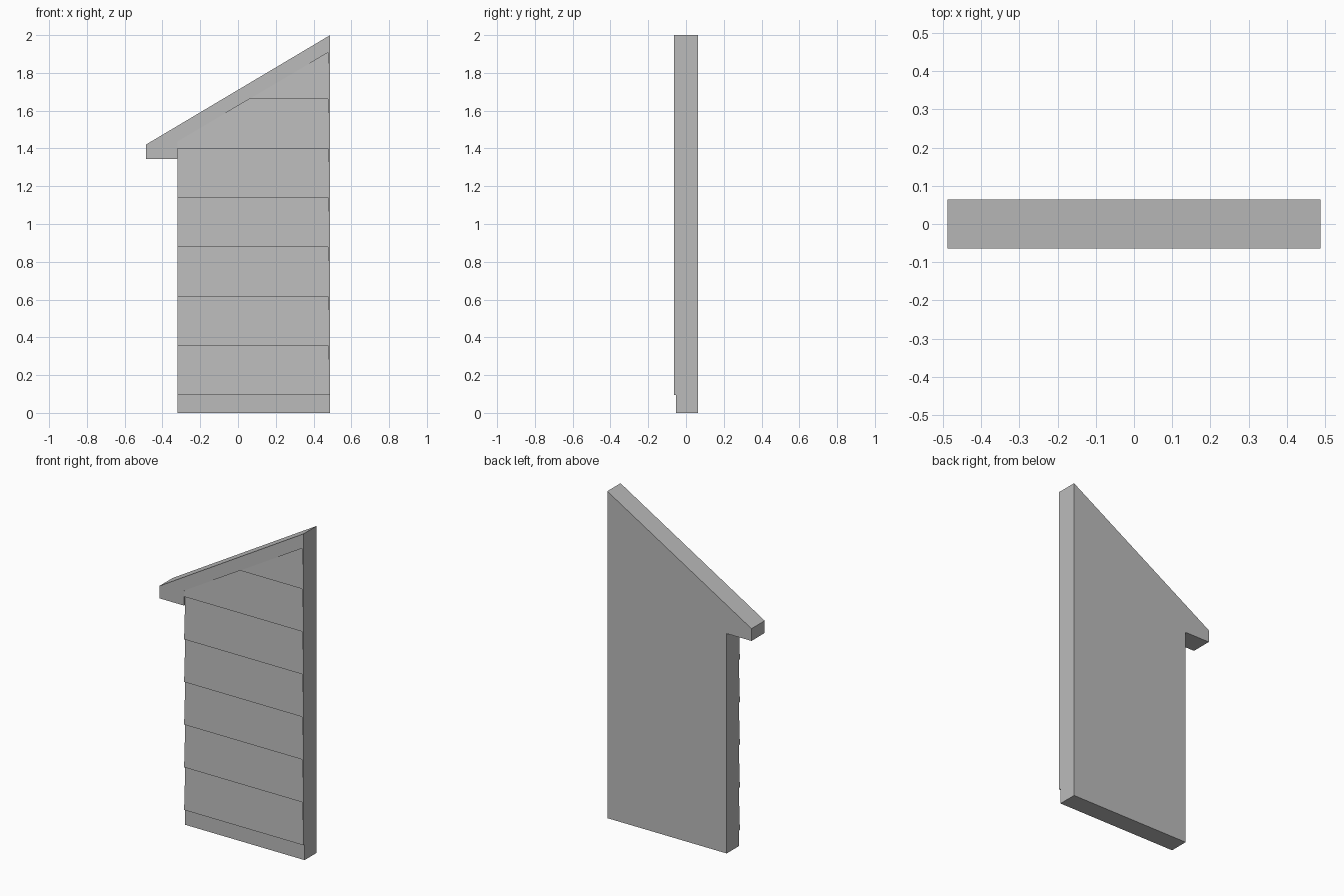
import bpy
import bmesh
from mathutils import Vector

cube = bpy.data.objects.get("Cube")
if cube:
    bpy.data.objects.remove(cube, do_unlink=True)

FRONT, BACK, RECESS = -0.064, 0.064, -0.053
LEFT, RIGHT, TRIM = -0.32, 0.488, 0.477
BASE, STEP, COURSES = 0.095, 0.261, 7
EAVE, RAKE_LOW, RAKE_HIGH = 1.345, 1.437, 1.908

grey = bpy.data.materials.new("Plain grey")
grey.use_nodes = True
colour = (0.5, 0.5, 0.5, 1)
grey.diffuse_color = colour
grey.node_tree.nodes["Principled BSDF"].inputs["Base Color"].default_value = colour


def finish(name, bm):
    bmesh.ops.recalc_face_normals(bm, faces=bm.faces)
    mesh = bpy.data.meshes.new(name)
    bm.to_mesh(mesh)
    bm.free()
    mesh.materials.append(grey)
    obj = bpy.data.objects.new(name, mesh)
    bpy.context.collection.objects.link(obj)
    return obj


def prism(points, offset):
    """Close a flat outline and extrude it along offset."""
    bm = bmesh.new()
    face = bm.faces.new([bm.verts.new(p) for p in points])
    new = bmesh.ops.extrude_face_region(bm, geom=[face])["geom"]
    bmesh.ops.translate(bm, vec=offset,
                        verts=[v for v in new if isinstance(v, bmesh.types.BMVert)])
    return bm


def upright(outline, y0, y1):
    return prism([(x, y0, z) for x, z in outline], (0, y1 - y0, 0))


# Wall panel with its overhanging eave
wall = finish("wall_panel", upright(
    [(LEFT, 0), (RIGHT, 0), (RIGHT, 2), (-0.488, 1.42), (-0.488, EAVE), (LEFT, EAVE)],
    FRONT, BACK))

# Recess that leaves the sloping rake trim and the corner trim standing proud
cutter = finish("recess_cutter", upright(
    [(-0.6, -0.1), (0.6, -0.1), (0.6, BASE), (TRIM, BASE), (TRIM, RAKE_HIGH),
     (LEFT, RAKE_LOW), (LEFT, EAVE), (-0.6, 1.2)], -0.2, RECESS))
cutter.hide_render = True
cutter.hide_set(True)
cut = wall.modifiers.new("Recess", "BOOLEAN")
cut.operation = "DIFFERENCE"
cut.solver = "EXACT"
cut.object = cutter

# Tapered siding boards, trimmed along the underside of the rake
corner = Vector((LEFT, 0, RAKE_LOW))
slope = Vector((TRIM - LEFT, 0, RAKE_HIGH - RAKE_LOW))
normal = Vector((-slope.z, 0, slope.x))
for i in range(COURSES):
    low = BASE + i * STEP
    board = prism([(LEFT, RECESS, low), (LEFT, FRONT, low), (LEFT, RECESS, low + STEP)],
                  (TRIM - LEFT, 0, 0))
    result = bmesh.ops.bisect_plane(
        board, geom=board.verts[:] + board.edges[:] + board.faces[:],
        plane_co=corner, plane_no=normal, clear_outer=True)
    edges = [e for e in result["geom_cut"] if isinstance(e, bmesh.types.BMEdge)]
    if edges:
        bmesh.ops.holes_fill(board, edges=edges)
    finish("siding_board_%d" % (i + 1), board)
